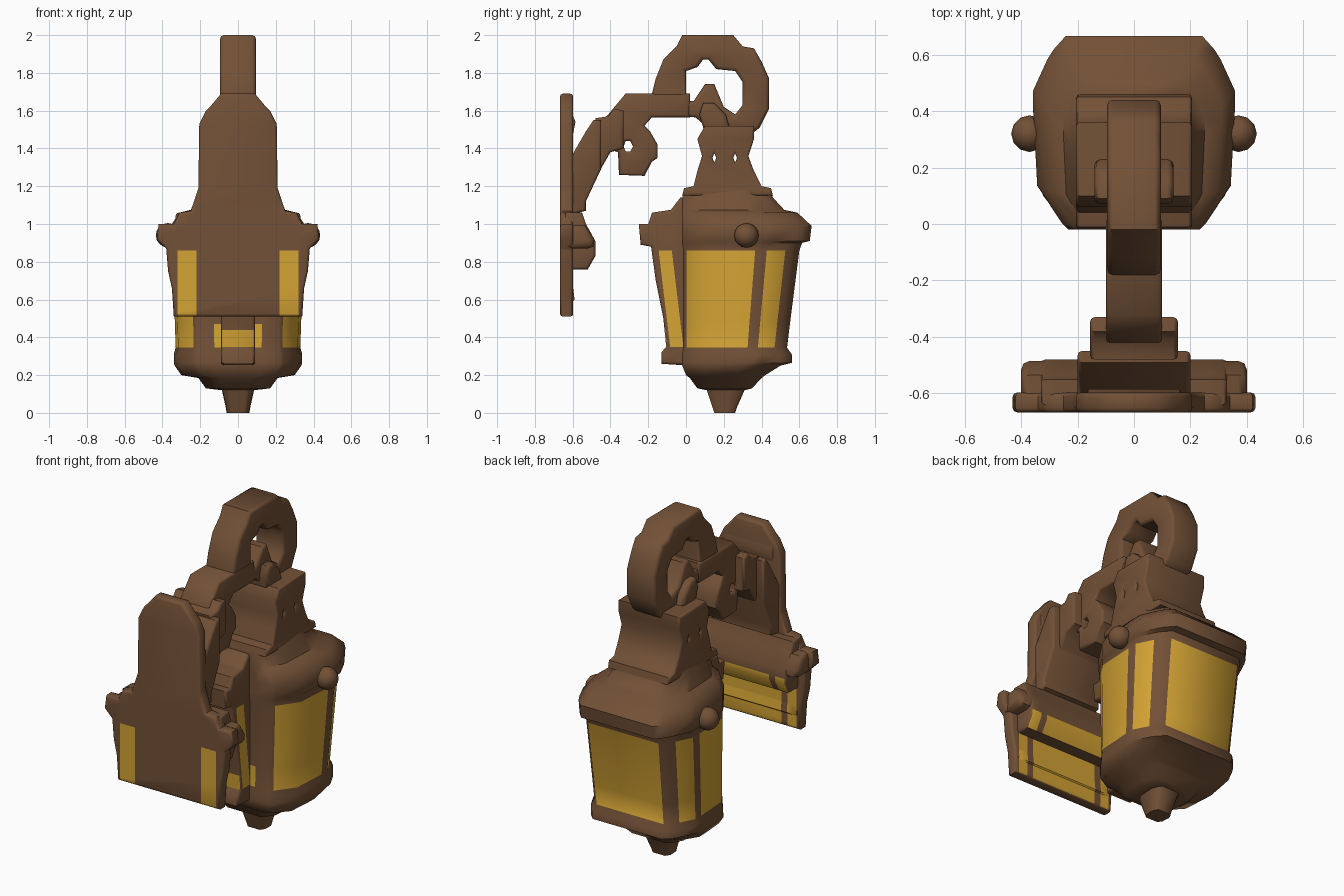
import bpy, bmesh, math
from mathutils import Matrix, Vector

if "Cube" in bpy.data.objects:
    bpy.data.objects.remove(bpy.data.objects["Cube"])


def material(name, rgb):
    m = bpy.data.materials.new(name)
    m.use_nodes = True
    m.diffuse_color = (*rgb, 1)
    node = next(n for n in m.node_tree.nodes if n.type == 'BSDF_PRINCIPLED')
    node.inputs["Base Color"].default_value = (*rgb, 1)
    node.inputs["Roughness"].default_value = 0.7
    return m


BRONZE = material("bronze brown", (0.17, 0.082, 0.038))
AMBER = material("amber glass", (0.66, 0.37, 0.035))
SIDE = Matrix(((0, 0, 1), (1, 0, 0), (0, 1, 0))).to_4x4()    # outline in y, z
FRONT = Matrix(((1, 0, 0), (0, 0, -1), (0, 1, 0))).to_4x4()  # outline in x, z


def finish(name, bm, cuts=(), glass=None):
    """Cut the mesh along planes, colour the glass faces, smooth it."""
    for co, no in cuts:
        bmesh.ops.bisect_plane(bm, geom=bm.verts[:] + bm.edges[:] + bm.faces[:],
                               plane_co=co, plane_no=no)
    bm.normal_update()
    if glass:
        for f in bm.faces:
            f.material_index = int(glass(f.calc_center_median(), f.normal))
    me = bpy.data.meshes.new(name)
    bm.to_mesh(me)
    bm.free()
    me.materials.append(BRONZE)
    me.materials.append(AMBER)
    ob = bpy.data.objects.new(name, me)
    bpy.context.collection.objects.link(ob)
    bpy.ops.object.select_all(action='DESELECT')
    ob.select_set(True)
    bpy.context.view_layer.objects.active = ob
    bpy.ops.object.shade_smooth_by_angle(angle=math.radians(50))
    return ob


def prism(name, outlines, half, frame=SIDE, offset=(0, 0, 0), bevel=0.015, **kw):
    """Extrude an outline, with holes if given, with rounded rims."""
    cu = bpy.data.curves.new(name + "_outline", 'CURVE')
    cu.dimensions = '2D'
    cu.fill_mode = 'BOTH'
    cu.extrude = half - bevel
    cu.bevel_depth = bevel
    cu.bevel_resolution = 1
    cu.offset = -bevel
    for pts in outlines:
        sp = cu.splines.new('POLY')
        sp.points.add(len(pts) - 1)
        for p, q in zip(sp.points, pts):
            p.co = (q[0], q[1], 0, 1)
        sp.use_cyclic_u = True
    tmp = bpy.data.objects.new(name + "_outline", cu)
    bpy.context.collection.objects.link(tmp)
    bpy.context.view_layer.update()
    dep = bpy.context.evaluated_depsgraph_get()
    me = bpy.data.meshes.new_from_object(tmp.evaluated_get(dep))
    bm = bmesh.new()
    bm.from_mesh(me)
    bpy.data.objects.remove(tmp)
    bpy.data.curves.remove(cu)
    bpy.data.meshes.remove(me)
    bmesh.ops.remove_doubles(bm, verts=bm.verts, dist=0.0002)
    bm.transform(Matrix.Translation(offset) @ frame)
    bmesh.ops.recalc_face_normals(bm, faces=bm.faces)
    return finish(name, bm, **kw)


# Wall plate with glass stripes
half_plate = [(0.09, 1.69), (0.14, 1.63), (0.17, 1.6), (0.205, 1.53), (0.21, 1.19),
              (0.25, 1.07), (0.31, 1.06), (0.34, 1.0), (0.42, 1.0), (0.43, 0.92),
              (0.38, 0.87), (0.37, 0.75), (0.35, 0.66), (0.34, 0.51)]
plate = half_plate + [(-x, z) for x, z in reversed(half_plate)]
X, Y, Z = Vector((1, 0, 0)), Vector((0, 1, 0)), Vector((0, 0, 1))
stripe_cuts = [(X * s * a, X) for s in (1, -1) for a in (0.22, 0.26, 0.32)] + [(Z * 0.86, Z)]


def stripes(c, n):
    a = abs(c.x)
    if c.z > 0.86 or abs(n.x) > 0.8 or n.z < -0.9:
        return False
    return 0.22 < a < 0.32 if n.y < -0.3 else a < 0.22 or 0.26 < a < 0.32


prism("wall_plate", [plate], 0.035, FRONT, (0, -0.632, 0), cuts=stripe_cuts, glass=stripes)
prism("wall_plate_bar", [[(-0.64, 1.06), (-0.55, 1.06), (-0.53, 1.0), (-0.48, 0.91),
                          (-0.48, 0.83), (-0.52, 0.76), (-0.64, 0.76)]],
      0.33, cuts=stripe_cuts, glass=stripes)
prism("wall_plate_bar_ends", [[(-0.64, 0.995), (-0.535, 0.995), (-0.485, 0.92),
                               (-0.49, 0.88), (-0.52, 0.87), (-0.64, 0.87)]], 0.4, bevel=0.03)
prism("wall_plate_foot", [[(-0.64, 0.7), (-0.6, 0.68), (-0.59, 0.6), (-0.64, 0.55)]],
      0.33, cuts=stripe_cuts, glass=stripes)
prism("wall_plate_crest", [[(-0.64, 1.6), (-0.61, 1.6), (-0.585, 1.54), (-0.61, 1.42),
                            (-0.64, 1.4)]], 0.165, bevel=0.008)

# Bracket arm in narrowing steps
prism("bracket_root", [[(-0.65, 1.04), (-0.53, 1.07), (-0.53, 1.12), (-0.45, 1.29),
                        (-0.45, 1.55), (-0.49, 1.55), (-0.53, 1.49), (-0.6, 1.37),
                        (-0.65, 1.4)]], 0.2)
prism("bracket_step", [[(-0.48, 1.24), (-0.4, 1.38), (-0.33, 1.4), (-0.33, 1.6),
                        (-0.38, 1.61), (-0.41, 1.57), (-0.48, 1.56)]], 0.155)
prism("bracket_scroll", [
    [(-0.42, 1.4), (-0.36, 1.38), (-0.355, 1.26), (-0.22, 1.255), (-0.18, 1.33),
     (-0.15, 1.35), (-0.15, 1.42), (-0.19, 1.49), (-0.22, 1.52), (-0.18, 1.565),
     (0.02, 1.565), (0.02, 1.69), (-0.32, 1.69), (-0.37, 1.63), (-0.42, 1.57)],
    [(-0.33, 1.41), (-0.32, 1.44), (-0.295, 1.44), (-0.28, 1.41), (-0.295, 1.385),
     (-0.32, 1.385)]], 0.1)

# Hanging ring with the finial standing inside it
prism("hanging_ring", [
    [(-0.18, 1.57), (-0.18, 1.69), (-0.16, 1.77), (-0.12, 1.87), (-0.05, 1.94),
     (-0.02, 2.0), (0.25, 2.0), (0.3, 1.94), (0.36, 1.93), (0.4, 1.86), (0.44, 1.77),
     (0.44, 1.61), (0.39, 1.51), (0.34, 1.47), (0.1, 1.47), (0.09, 1.53), (0.05, 1.565)],
    [(0, 1.65), (0, 1.81), (0.06, 1.83), (0.09, 1.87), (0.12, 1.87), (0.16, 1.82),
     (0.26, 1.81), (0.3, 1.75), (0.3, 1.63), (0.26, 1.58), (0.2, 1.62), (0.15, 1.74),
     (0.1, 1.74), (0.04, 1.65)]], 0.095, bevel=0.02)
prism("finial_shoulder", [[(0.1, 1.48), (0.07, 1.58), (0.09, 1.64), (0.15, 1.64),
                           (0.21, 1.58), (0.24, 1.48)]], 0.14, bevel=0.02)

# Wide waisted neck
prism("lantern_neck", [
    [(-0.02, 1.15), (-0.01, 1.19), (0.04, 1.2), (0.06, 1.28), (0.085, 1.36), (0.06, 1.45),
     (0.1, 1.52), (0.36, 1.52), (0.36, 1.45), (0.33, 1.36), (0.36, 1.28), (0.4, 1.2),
     (0.45, 1.19), (0.46, 1.15)],
    [(0.15, 1.325), (0.14, 1.35), (0.15, 1.375), (0.16, 1.35)],
    [(0.26, 1.325), (0.25, 1.35), (0.26, 1.375), (0.27, 1.35)]], 0.205, bevel=0.012)

# Lantern body: one outline, lofted up through rows of (z, half width, front y, back y)
half_ring = [(0.38, 0), (0.65, 0), (0.71, 0.03), (0.96, 0.23), (1, 0.62), (1, 0.72),
             (0.86, 0.88), (0.8, 0.93), (0.68, 1)]
outline = half_ring + [(-x, t) for x, t in reversed(half_ring)]
half_glass = [0, 0, 1, 1, 0, 1, 0, 0]
edge_glass = half_glass + [1] + half_glass[::-1] + [1]
rows = [(0, 0.06, 0.15, 0.26), (0.03, 0.065, 0.14, 0.27), (0.12, 0.085, 0.11, 0.31),
        (0.13, 0.17, 0.06, 0.35), (0.185, 0.21, 0.02, 0.4), (0.2, 0.3, 0, 0.42),
        (0.25, 0.335, -0.02, 0.5), (0.265, 0.34, -0.02, 0.56), (0.31, 0.34, -0.02, 0.56),
        (0.345, 0.33, -0.015, 0.535), (0.47, 0.334, -0.015, 0.55),
        (0.86, 0.347, -0.015, 0.6), (0.9, 0.347, -0.02, 0.615), (0.91, 0.357, -0.02, 0.655),
        (0.99, 0.357, -0.02, 0.665), (1.06, 0.31, -0.02, 0.59), (1.075, 0.25, -0.02, 0.52),
        (1.14, 0.22, -0.02, 0.46), (1.19, 0.2, -0.01, 0.45)]
bm = bmesh.new()
rings = [[bm.verts.new((x * w, a + t * (b - a), z)) for x, t in outline]
         for z, w, a, b in rows]
n = len(outline)
for (low, high, row) in zip(rings, rings[1:], rows):
    for i in range(n):
        j = (i + 1) % n
        f = bm.faces.new((low[i], low[j], high[j], high[i]))
        top = 0.4 if i == n - 1 else 0.8    # the front pane is glazed only low down
        f.material_index = edge_glass[i] if 0.34 < row[0] < top else 0
bm.faces.new(rings[0][::-1])
bm.faces.new(rings[-1])
bmesh.ops.recalc_face_normals(bm, faces=bm.faces)
finish("lantern_body", bm)

# Narrow glazed bay at the front of the lantern
slant = Vector((0, 1, 0.12)).normalized()
bay_cuts = [(Z * 0.35, Z), (Z * 0.44, Z), (Z * 0.86, Z), (Vector((0, -0.145, 0.86)), slant),
            (Vector((0, -0.075, 0.86)), slant)]


def bay_glass(c, nrm):
    d = (c - Vector((0, -0.145, 0.86))).dot(slant)
    strip = abs(nrm.x) > 0.9 and 0 < d < 0.07 and c.z < 0.86
    return c.z > 0.35 and (strip or (nrm.y < -0.8 and c.z < 0.44))


prism("front_bay", [[(0.02, 0.25), (-0.13, 0.26), (-0.13, 0.32), (-0.105, 0.35),
                     (-0.12, 0.5), (-0.16, 0.7), (-0.185, 0.88), (-0.24, 0.89),
                     (-0.25, 1.0), (-0.2, 1.0), (-0.18, 1.06), (-0.08, 1.075),
                     (-0.03, 1.14), (0.02, 1.14)]], 0.09, cuts=bay_cuts, glass=bay_glass)

# Knobs on the sides of the cap
for side, s in (("left", 1), ("right", -1)):
    bm = bmesh.new()
    bmesh.ops.create_uvsphere(bm, u_segments=12, v_segments=8, radius=0.065,
                              matrix=Matrix.Translation((s * 0.37, 0.32, 0.94)))
    finish("cap_knob_" + side, bm)
